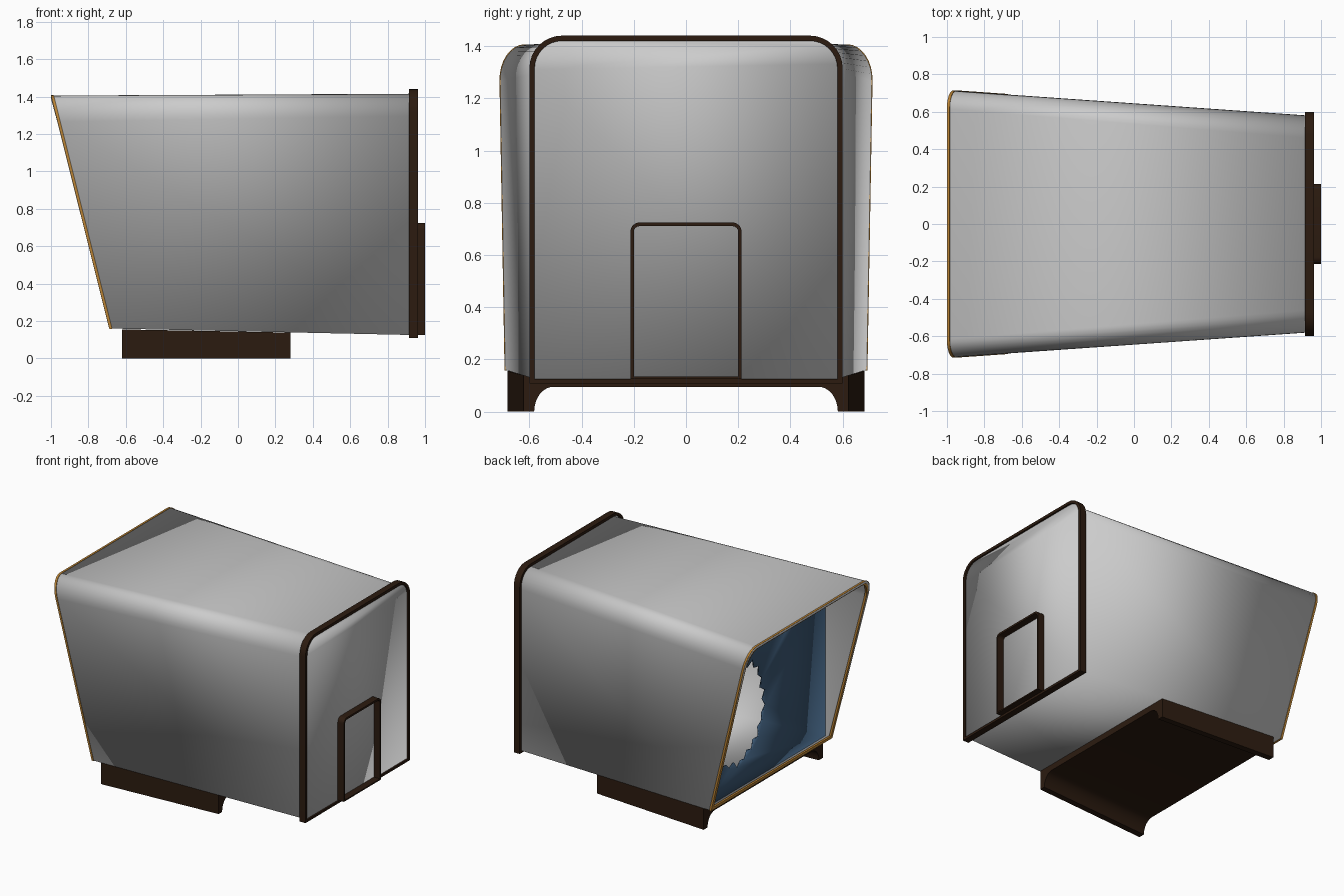
import bpy, bmesh, math, random
from mathutils import Vector

if "Cube" in bpy.data.objects:
    bpy.data.objects.remove(bpy.data.objects["Cube"])

random.seed(4)


def material(name, rgb):
    m = bpy.data.materials.new(name)
    m.diffuse_color = (*rgb, 1)
    m.use_nodes = True
    m.node_tree.nodes["Principled BSDF"].inputs["Base Color"].default_value = m.diffuse_color
    return m


DARK = material("dark_brown", (0.025, 0.011, 0.005))
ORANGE = material("orange_trim", (0.5, 0.23, 0.035))
BLUE = material("blue_glass", (0.045, 0.1, 0.18))


def finish(name, bm, mat=None, thick=0, offset=-1):
    bmesh.ops.recalc_face_normals(bm, faces=bm.faces)
    me = bpy.data.meshes.new(name)
    bm.to_mesh(me)
    bm.free()
    ob = bpy.data.objects.new(name, me)
    bpy.context.collection.objects.link(ob)
    if mat:
        me.materials.append(mat)
    if thick:
        s = ob.modifiers.new("thickness", 'SOLIDIFY')
        s.thickness, s.offset = thick, offset
    bpy.ops.object.select_all(action='DESELECT')
    ob.select_set(True)
    bpy.context.view_layer.objects.active = ob
    bpy.ops.object.shade_smooth_by_angle(angle=math.radians(35))
    return ob


def outline(w, z0, z1, r, n=8):
    """Upright panel outline (y, z): square bottom, rounded top corners."""
    pts = [(-w, z0), (w, z0)]
    for cy, start in ((w - r, 0), (r - w, 90)):
        for i in range(n + 1):
            a = math.radians(start + 90 * i / n)
            pts.append((cy + r * math.cos(a), z1 - r + r * math.sin(a)))
    return pts


def bridge(bm, a, b):
    n = len(a)
    for i in range(n):
        j = (i + 1) % n
        bm.faces.new((a[i], a[j], b[j], b[i]))


def ring(name, outer, inner, depth, mat):
    """Closed frame between two matching 3D loops, extruded along x."""
    bm = bmesh.new()
    d = Vector((depth, 0, 0))
    loops = [[bm.verts.new(Vector(p) + o) for p in l]
             for l, o in ((outer, d * 0), (outer, d), (inner, d), (inner, d * 0))]
    for i in range(4):
        bridge(bm, loops[i], loops[(i + 1) % 4])
    return finish(name, bm, mat)


def flat(pts, x):
    return [(x, y, z) for y, z in pts]


def half_width(x):
    return 0.645 - 0.07 * x


def front_loop(inset=0.0):
    """Outline on the slanted front opening, widened with the side taper."""
    loop = []
    for y, z in outline(1 - inset / 0.7, 0.16 + inset, 1.405 - inset, 0.14):
        x = -1 + (1.405 - z) * 0.25
        loop.append((x, y * half_width(x), z))
    return loop


# Tapered housing
bm = bmesh.new()
a = [bm.verts.new(p) for p in front_loop()]
b = [bm.verts.new(p) for p in flat(outline(0.58, 0.125, 1.415, 0.12), 0.93)]
bridge(bm, a, b)
finish("housing", bm, None, 0.015)

# Trim around the slanted opening
ring("front_trim", front_loop(-0.002), front_loop(0.022), 0.015, ORANGE)

# Back panel and its frame
bm = bmesh.new()
bm.faces.new([bm.verts.new(p) for p in flat(outline(0.585, 0.12, 1.42, 0.11), 0.95)])
finish("back_panel", bm, None, 0.02)
ring("back_frame", flat(outline(0.6, 0.108, 1.44, 0.125), 0.915),
     flat(outline(0.58, 0.124, 1.42, 0.105), 0.915), 0.047, DARK)

# Raised hatch frame on the back
ring("hatch_frame", flat(outline(0.213, 0.125, 0.724, 0.035), 0.95),
     flat(outline(0.2, 0.134, 0.71, 0.022), 0.95), 0.05, DARK)

# Glass panel with a jagged hole
bm = bmesh.new()
hole = []
for i in range(44):
    t = 2 * math.pi * i / 44
    k = 1.0 + (random.uniform(0.0, 0.07) if i % 2 else random.uniform(-0.15, -0.03))
    hole.append((0.33 + 0.31 * k * math.cos(t), 0.71 + 0.37 * k * math.sin(t)))
for loop in (outline(0.675, 0.17, 1.395, 0.11), hole):
    vs = [bm.verts.new(p) for p in flat(loop, -0.64)]
    for i, v in enumerate(vs):
        bm.edges.new((v, vs[(i + 1) % len(vs)]))
bmesh.ops.triangle_fill(bm, use_beauty=True, edges=bm.edges[:])
finish("glass_panel", bm, BLUE, 0.012, 0)

# Base: arched cross-section, tapered towards the back
half = [(1.0, 0.0), (0.935, 0.0)]
for i in range(1, 9):
    t = math.radians(90 * i / 8)
    half.append((0.815 + 0.12 * math.cos(t), 0.095 * math.sin(t)))


def base_loop(x, w, top):
    right = [(1.0, top)] + half
    left = [(-y, z) for y, z in reversed(right)]
    return [(x, y * w, z) for y, z in right + left]


bm = bmesh.new()
a = [bm.verts.new(p) for p in base_loop(-0.62, 0.683, 0.155)]
b = [bm.verts.new(p) for p in base_loop(0.28, 0.622, 0.138)]
bridge(bm, a, b)
bm.faces.new(a)
bm.faces.new(b)
finish("base", bm, DARK)
